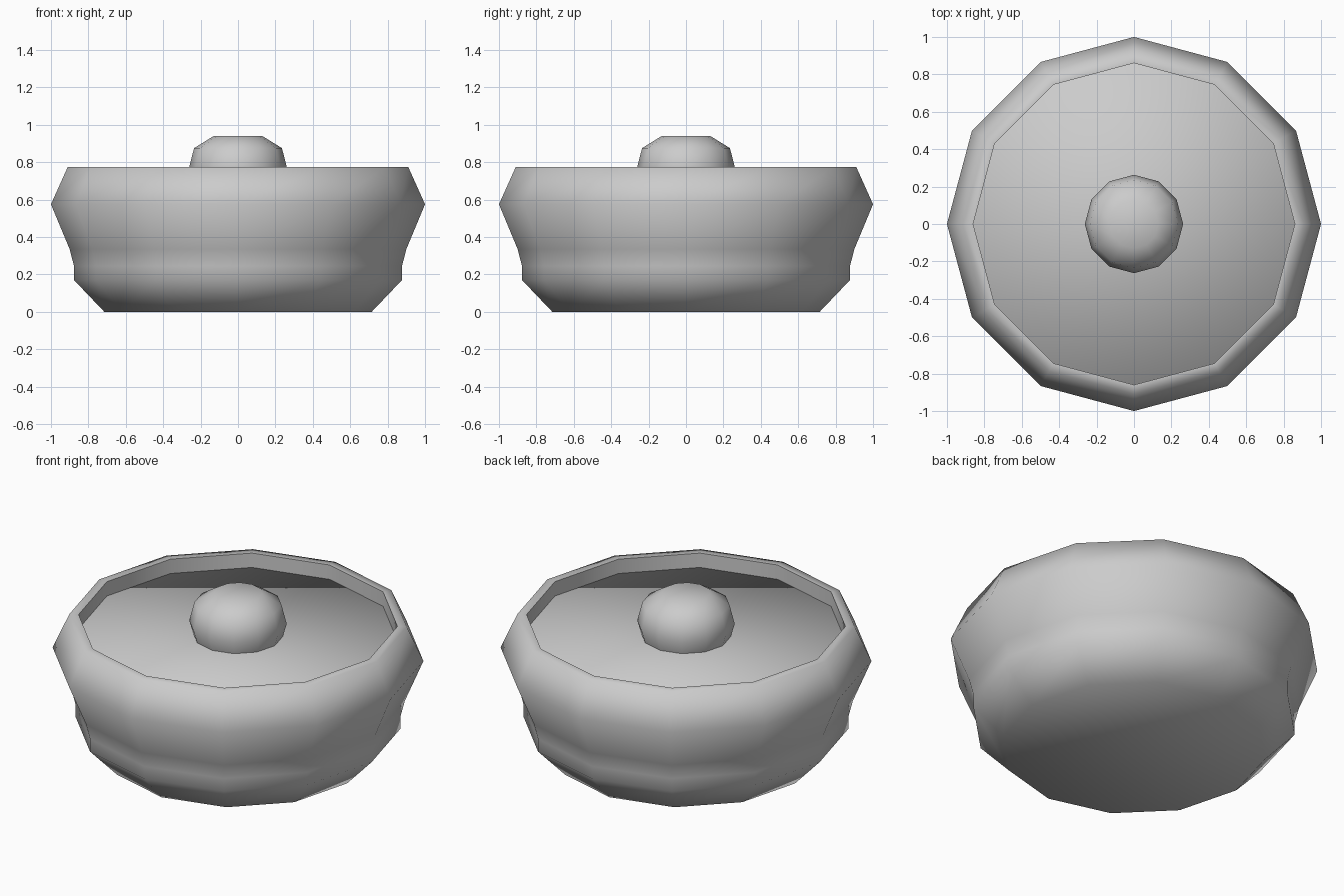
import bpy, bmesh
from math import cos, sin, tau

cube = bpy.data.objects.get("Cube")
if cube:
    bpy.data.objects.remove(cube, do_unlink=True)

grey = bpy.data.materials.new("plain grey")
grey.use_nodes = True
grey.diffuse_color = (0.6, 0.6, 0.6, 1)
grey.node_tree.nodes["Principled BSDF"].inputs["Base Color"].default_value = (0.6, 0.6, 0.6, 1)


def lathe(name, profile, cap_bottom=False, cap_top=False, sides=12):
    """Spin an (r, z) profile, listed from bottom to top on the outside."""
    bm = bmesh.new()
    rings = [[bm.verts.new((r * cos(tau * i / sides), r * sin(tau * i / sides), z))
              for i in range(sides)] for r, z in profile]
    for low, high in zip(rings, rings[1:]):
        for i in range(sides):
            j = (i + 1) % sides
            bm.faces.new((low[i], low[j], high[j], high[i]))
    if cap_bottom:
        bm.faces.new(rings[0][::-1])
    if cap_top:
        bm.faces.new(rings[-1])
    for face in bm.faces:
        face.smooth = True
    mesh = bpy.data.meshes.new(name)
    bm.to_mesh(mesh)
    bm.free()
    mesh.materials.append(grey)
    obj = bpy.data.objects.new(name, mesh)
    bpy.context.collection.objects.link(obj)
    return obj


# Bowl with a pinched foot, bulging shoulder and narrow rim
lathe("bowl", [(0.715, 0), (0.877, 0.17), (0.877, 0.245), (0.9, 0.335),
               (1.0, 0.575), (0.91, 0.775), (0.86, 0.775)], cap_bottom=True)

# Crisp upright lip inside the rim
lathe("inner_lip", [(0.86, 0.775), (0.86, 0.69)])

# Flat lid with a softened, turned-down edge, sunk inside the lip
lathe("lid", [(0.92, 0.586), (0.86, 0.69)], cap_top=True)

# Rounded knob in the middle of the lid
lathe("knob", [(0.24, 0.685), (0.263, 0.765), (0.235, 0.875), (0.13, 0.94)], cap_top=True)
